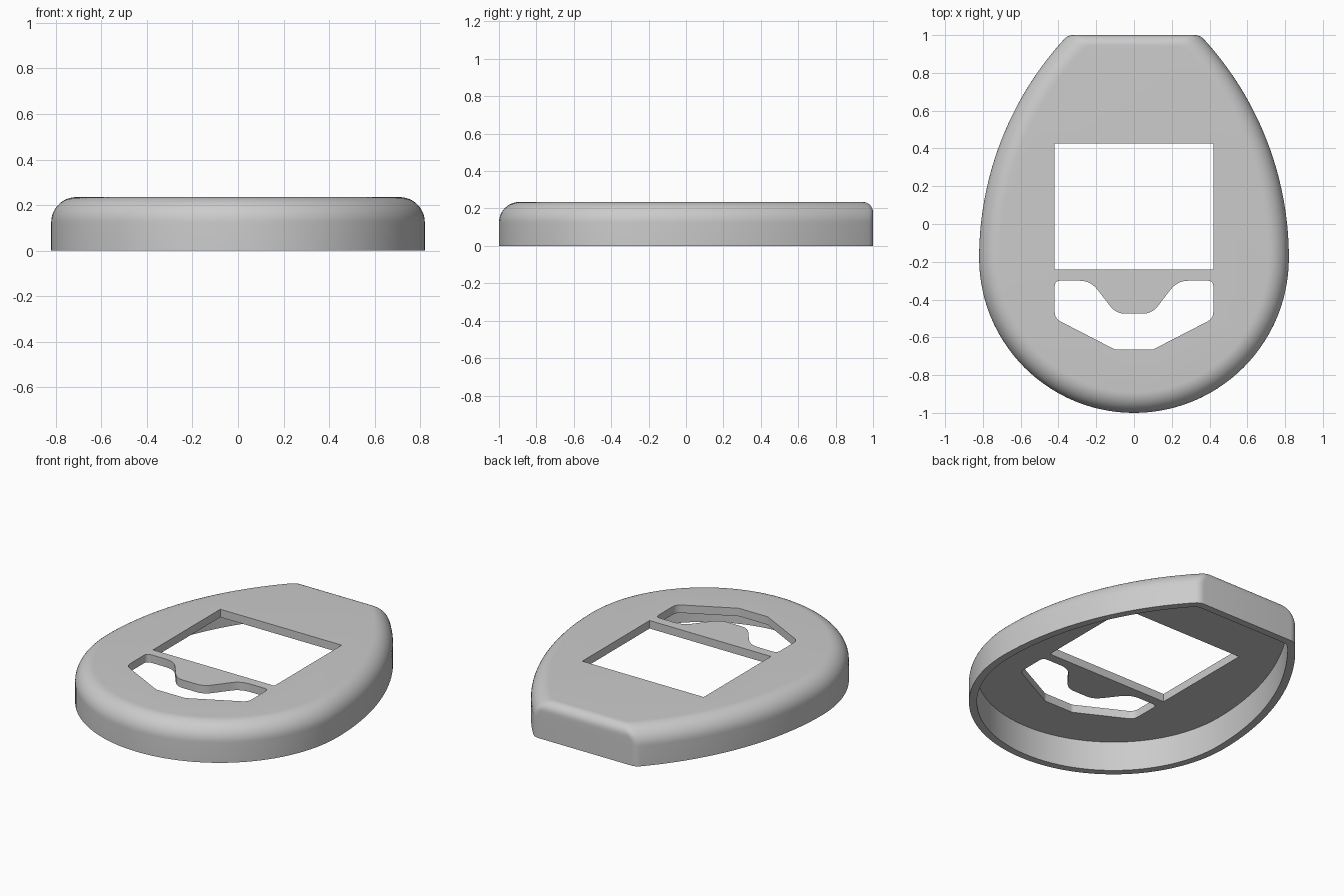
import bpy, bmesh, math
from mathutils import Vector

if "Cube" in bpy.data.objects:
    bpy.data.objects.remove(bpy.data.objects["Cube"], do_unlink=True)

HEIGHT, WALL, CEILING = 0.235, 0.045, 0.185
SIDE_R, BACK_R = 0.11, 0.055          # top edge rounding on the sides and the back
FRONT_R, FLANK_R, MID_Y = 0.82, 1.716, -0.18

grey = bpy.data.materials.new("plain grey")
grey.use_nodes = True
grey.diffuse_color = (0.6, 0.6, 0.6, 1)
grey.node_tree.nodes["Principled BSDF"].inputs["Base Color"].default_value = (0.6, 0.6, 0.6, 1)


def bezier_corner(a, b, c, steps):
    """Rounded corner from a to c, pulled towards b."""
    return [a * (1 - t) ** 2 + b * 2 * t * (1 - t) + c * t * t
            for t in (i / steps for i in range(steps + 1))]


def outline(side, back):
    """Egg outline with a straight back, inset by side and back amounts."""
    half = []
    r = FRONT_R - side
    for i in range(28):
        a = math.pi / 2 * (i / 28 - 1)
        half.append(Vector((r * math.cos(a), MID_Y + r * math.sin(a))))
    r, top = FLANK_R - side, 1 - back
    centre = Vector((FRONT_R - FLANK_R, MID_Y))

    def flank(a):
        return centre + r * Vector((math.cos(a), math.sin(a)))

    corner = math.asin((top - MID_Y) / r)
    end = corner - 0.03 / r
    half += [flank(end * i / 28) for i in range(28)]
    tip = flank(corner)
    half += bezier_corner(flank(end), tip, tip - Vector((0.03, 0)), 5)
    return half + [Vector((-p.x, p.y)) for p in reversed(half[1:])]


def rounding(z, r):
    rise = max(0, z - (HEIGHT - r))
    return r - math.sqrt(max(0, r * r - rise * rise))


def loft(name, rings):
    """Join (points, z) rings into a closed solid."""
    bm = bmesh.new()
    loops = [[bm.verts.new((p.x, p.y, z)) for p in pts] for pts, z in rings]
    for low, high in zip(loops, loops[1:]):
        n = len(low)
        for i in range(n):
            j = (i + 1) % n
            bm.faces.new((low[i], low[j], high[j], high[i]))
    bm.faces.new(loops[0])
    bm.faces.new(loops[-1])
    bmesh.ops.recalc_face_normals(bm, faces=bm.faces)
    mesh = bpy.data.meshes.new(name)
    bm.to_mesh(mesh)
    bm.free()
    mesh.materials.append(grey)
    obj = bpy.data.objects.new(name, mesh)
    bpy.context.collection.objects.link(obj)
    return obj


# Hollow cover: underside ceiling, inner wall, rim, outer wall, rounded top edge
inner = outline(WALL, WALL)
rings = [(inner, CEILING), (inner, 0), (outline(0, 0), 0)]
for i in range(13):
    z = HEIGHT - SIDE_R + SIDE_R * math.sin(math.pi / 2 * i / 12)
    rings.append((outline(rounding(z, SIDE_R), rounding(z, BACK_R)), z))
cover = loft("cover", rings)

# Square window opening
window = [Vector(p) for p in ((-0.42, -0.24), (0.42, -0.24), (0.42, 0.425), (-0.42, 0.425))]

# Notched front opening: half profile as x, y, corner size
profile = [(0.10, -0.665, 0.01), (0.42, -0.50, 0.035), (0.42, -0.30, 0.03),
           (0.23, -0.30, 0.06), (0.095, -0.475, 0.05)]
corners = profile + [(-x, y, r) for x, y, r in reversed(profile)]
slot = []
for i, (x, y, r) in enumerate(corners):
    p = Vector((x, y))
    before = Vector(corners[i - 1][:2]) - p
    after = Vector(corners[(i + 1) % len(corners)][:2]) - p
    slot += bezier_corner(p + before.normalized() * r, p, p + after.normalized() * r, 5)

# Cut both openings through the top plate
bpy.context.view_layer.objects.active = cover
for name, shape in (("window_cutter", window), ("slot_cutter", slot)):
    cutter = loft(name, [(shape, 0.1), (shape, 0.4)])
    cutter.hide_render = True
    cut = cover.modifiers.new(name, "BOOLEAN")
    cut.operation, cut.solver, cut.object = "DIFFERENCE", "EXACT", cutter
    bpy.ops.object.modifier_apply(modifier=cut.name)
    bpy.data.objects.remove(cutter, do_unlink=True)

bpy.ops.object.select_all(action="DESELECT")
cover.select_set(True)
bpy.ops.object.shade_smooth_by_angle(angle=math.radians(30))
